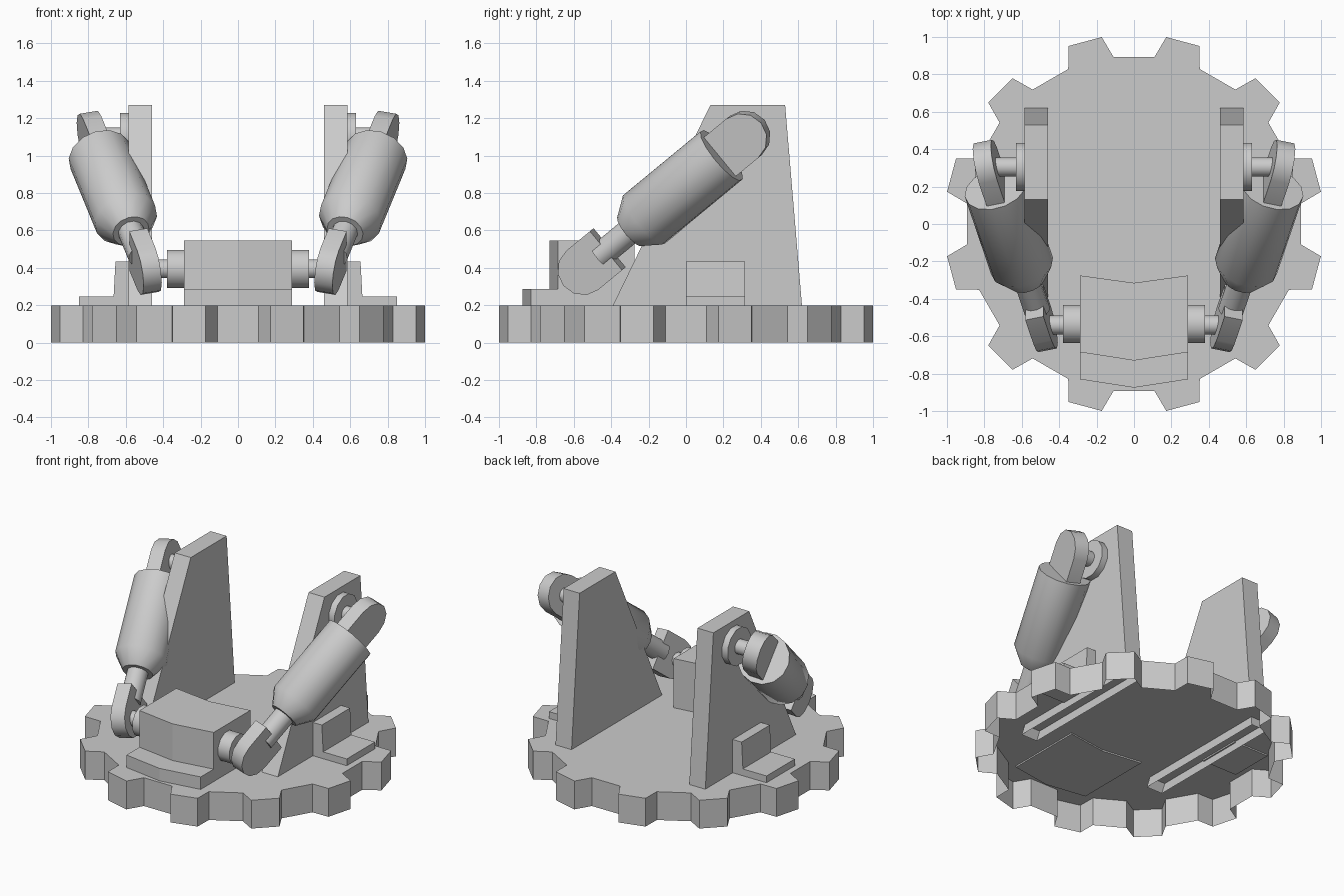
import bpy, bmesh, math
from mathutils import Vector

cube = bpy.data.objects.get("Cube")
if cube:
    bpy.data.objects.remove(cube, do_unlink=True)

GREY = (0.6, 0.6, 0.6, 1.0)
mat = bpy.data.materials.new("plain grey")
mat.use_nodes = True
mat.diffuse_color = GREY
mat.node_tree.nodes["Principled BSDF"].inputs["Base Color"].default_value = GREY


def loft(name, rings, cap_start=True, cap_end=True, smooth=False):
    """Skin a list of equal-length point rings and cap the ends."""
    bm = bmesh.new()
    loops = [[bm.verts.new(p) for p in ring] for ring in rings]
    n = len(loops[0])
    for a, b in zip(loops, loops[1:]):
        for i in range(n):
            j = (i + 1) % n
            bm.faces.new((a[i], a[j], b[j], b[i]))
    if cap_start:
        bm.faces.new(loops[0][::-1])
    if cap_end:
        bm.faces.new(loops[-1])
    bmesh.ops.recalc_face_normals(bm, faces=bm.faces)
    mesh = bpy.data.meshes.new(name)
    bm.to_mesh(mesh)
    bm.free()
    mesh.materials.append(mat)
    obj = bpy.data.objects.new(name, mesh)
    bpy.context.collection.objects.link(obj)
    if smooth:
        bpy.ops.object.select_all(action='DESELECT')
        obj.select_set(True)
        bpy.context.view_layer.objects.active = obj
        bpy.ops.object.shade_smooth_by_angle(angle=math.radians(35))
    return obj


def turned(name, origin, axis, profile, sides=12):
    """Turn (distance, radius) pairs around an axis."""
    axis = axis.normalized()
    u = axis.orthogonal().normalized()
    v = axis.cross(u)
    rings = []
    for dist, rad in profile:
        rings.append([origin + axis * dist
                      + (u * math.cos(t) + v * math.sin(t)) * rad
                      for t in (math.tau * i / sides for i in range(sides))])
    return loft(name, rings, smooth=True)


def lug(name, centre, along, normal, radius=0.135, length=0.17, thick=0.1):
    """Flat plate with one rounded end; the square end points along the arm."""
    side = along.cross(normal)
    outline = [(length, -radius)]
    for i in range(7):
        t = -math.pi / 2 - math.pi * i / 6
        outline.append((radius * math.cos(t), radius * math.sin(t)))
    outline.append((length, radius))
    rings = [[centre + along * a + side * b + normal * h for a, b in outline]
             for h in (-thick / 2, thick / 2)]
    return loft(name, rings, smooth=True)


# Toothed base, hollow underneath
gear = []
for k in range(12):
    for offset, rad in ((-8, 0.9), (-5.2, 1.014), (5.2, 1.014), (8, 0.9)):
        t = math.radians(15 + 30 * k + offset)
        gear.append((rad * math.cos(t), rad * math.sin(t)))
loft("gear_base", [[(x, y, z) for x, y in gear] for z in (0, 0.2)],
     cap_start=False)


# Bent front block with a step
def chevron(front, back, z):
    return [(-0.29, front, z), (0, front - 0.045, z), (0.29, front, z),
            (0.29, back, z), (0, back - 0.04, z), (-0.29, back, z)]


loft("front_step", [chevron(-0.83, -0.275, z) for z in (0.19, 0.288)])
loft("front_block", [chevron(-0.685, -0.275, z) for z in (0.288, 0.547)])

# Paired parts on both sides
for s, tag in ((1, "left"), (-1, "right")):
    out = Vector((s, 0, 0))

    # Sloped upright, open where it dips under the base
    side = [(-0.42, 0.14), (0.625, 0.14), (0.53, 1.27), (0.13, 1.27)]
    tower = [[(s * x, y, z) for x in (0.46, 0.585) for y in yy]
             for z, yy in ((0.14, side[:2]), (1.27, side[:1:-1]))]
    rings = []
    for z, (y0, y1) in ((0.14, (-0.42, 0.625)), (1.27, (0.13, 0.53))):
        rings.append([(s * 0.46, y0, z), (s * 0.585, y0, z),
                      (s * 0.585, y1, z), (s * 0.46, y1, z)])
    loft(tag + "_upright", rings, cap_start=False)

    # L-shaped foot bracket
    ell = [(0.575, 0.19), (0.85, 0.19), (0.85, 0.248), (0.665, 0.248),
           (0.655, 0.435), (0.575, 0.435)]
    loft(tag + "_bracket", [[(s * x, y, z) for x, z in ell]
                            for y in (0.0, 0.315)])

    # Pivots: lower on the block, upper on the upright
    low = Vector((s * 0.49, -0.545, 0.395))
    top = Vector((s * 0.78, 0.31, 1.1))
    turned(tag + "_lower_boss", Vector((s * 0.27, -0.535, 0.395)), out,
           [(0, 0.105), (0.11, 0.105)])
    turned(tag + "_lower_pin", Vector((s * 0.37, -0.54, 0.395)), out,
           [(0, 0.052), (0.1, 0.052)])
    turned(tag + "_upper_boss", Vector((s * 0.57, 0.305, 1.1)), out,
           [(0, 0.132), (0.06, 0.132)])
    turned(tag + "_upper_pin", Vector((s * 0.62, 0.305, 1.1)), out,
           [(0, 0.052), (0.13, 0.052)])

    # Piston arm between the pivots
    arm = top - low
    span = arm.length
    along = arm.normalized()
    normal = (out - along * out.dot(along)).normalized()
    lug(tag + "_lower_lug", low, along, normal)
    lug(tag + "_upper_lug", top, -along, normal)
    turned(tag + "_piston_rod", low, along, [(0.11, 0.07), (0.4, 0.07)])
    turned(tag + "_piston_body", low, along,
           [(0.325, 0.1), (0.43, 0.172), (span - 0.16, 0.172)], sides=14)
